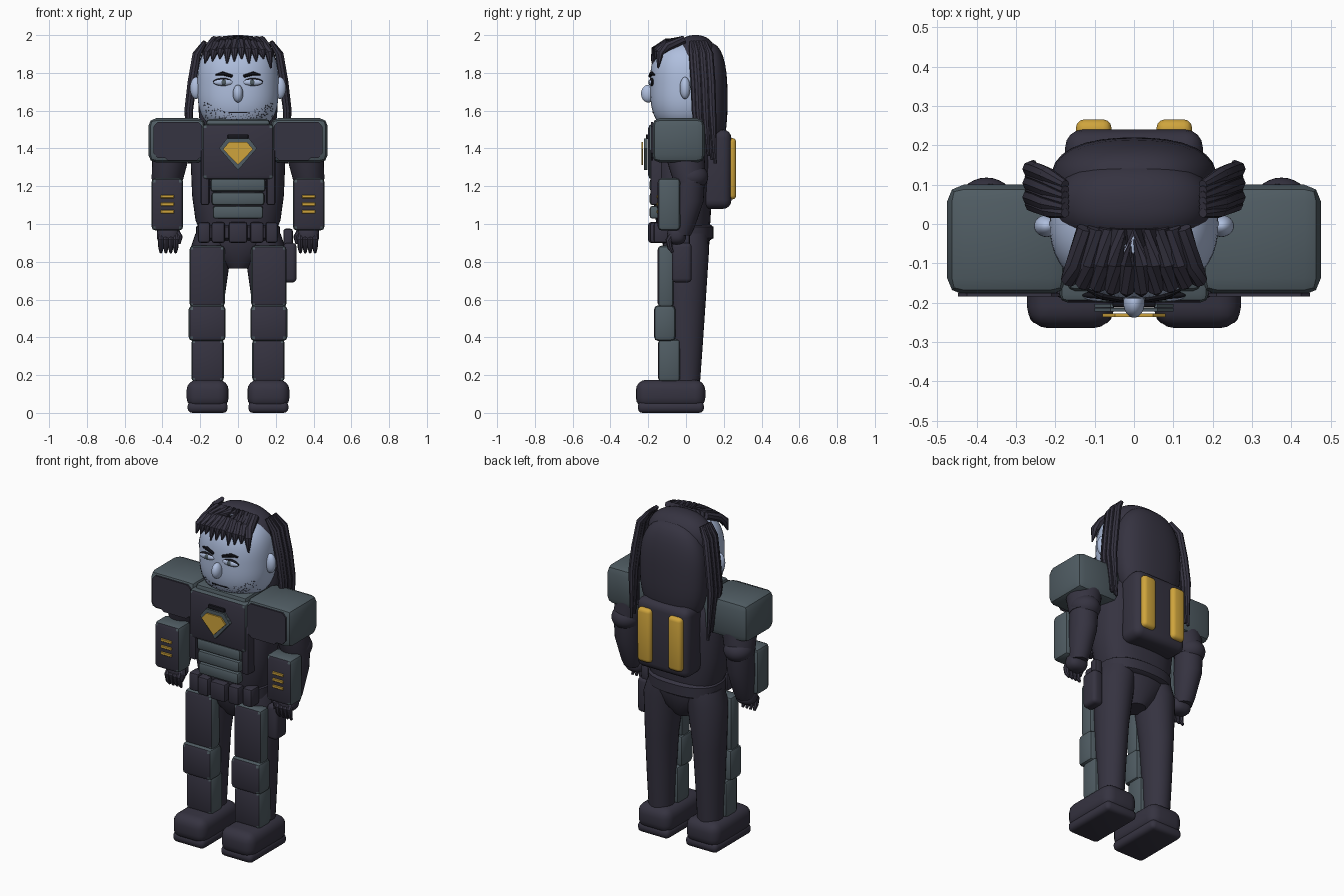
import bpy, bmesh, math, random
from mathutils import Vector

if "Cube" in bpy.data.objects:
    bpy.data.objects.remove(bpy.data.objects["Cube"])

random.seed(4)


def material(name, rgb):
    m = bpy.data.materials.new(name)
    m.diffuse_color = (*rgb, 1)
    m.use_nodes = True
    m.node_tree.nodes["Principled BSDF"].inputs["Base Color"].default_value = m.diffuse_color
    return m


DARK = material("dark navy", (0.036, 0.033, 0.052))
GREY = material("slate grey", (0.08, 0.108, 0.125))
GOLD = material("gold", (0.62, 0.37, 0.045))
SKIN = material("pale blue skin", (0.43, 0.52, 0.73))
BLACK = material("black", (0.008, 0.008, 0.012))


def finish(name, bm, mats, smooth=True):
    bmesh.ops.recalc_face_normals(bm, faces=bm.faces)
    me = bpy.data.meshes.new(name)
    bm.to_mesh(me)
    bm.free()
    for m in mats:
        me.materials.append(m)
    ob = bpy.data.objects.new(name, me)
    bpy.context.collection.objects.link(ob)
    if smooth:
        bpy.context.view_layer.objects.active = ob
        ob.select_set(True)
        bpy.ops.object.shade_smooth_by_angle(angle=math.radians(35))
        ob.select_set(False)
    return ob


def box(name, xs, ys, zs, mat, bevel=0.02, seg=2, front=None):
    """Bevelled box; `front` recolours the faces that look forward."""
    bm = bmesh.new()
    bmesh.ops.create_cube(bm, size=1)
    for v in bm.verts:
        for i, (a, b) in enumerate((xs, ys, zs)):
            v.co[i] = (a + b) / 2 + v.co[i] * abs(b - a)
    bmesh.ops.bevel(bm, geom=bm.edges[:], offset=bevel, segments=seg, profile=0.5, affect='EDGES')
    bm.normal_update()
    if front:
        for f in bm.faces:
            f.material_index = int(f.normal.y < -0.9)
    return finish(name, bm, [mat, front or mat])


def ball(name, c, r, mat, p=2, pz=2, u=32, v=20):
    """Superellipsoid."""
    bm = bmesh.new()
    bmesh.ops.create_uvsphere(bm, u_segments=u, v_segments=v, radius=1)
    for vt in bm.verts:
        x, y, z = (abs(k) for k in vt.co)
        n = ((x**p + y**p) ** (pz / p) + z**pz) ** (1 / pz)
        vt.co = Vector(c) + Vector([vt.co[i] / n * r[i] for i in range(3)])
    return finish(name, bm, [mat])


def loft(name, rings, mat, n=28, p=2.0):
    """Stack of superelliptic rings (z, cx, cy, rx, ry) with end caps."""
    bm = bmesh.new()
    loops = []
    for z, cx, cy, rx, ry in rings:
        row = []
        for i in range(n):
            a = 2 * math.pi * i / n
            c, s = math.cos(a), math.sin(a)
            k = (abs(c)**p + abs(s)**p) ** (-1 / p)
            row.append(bm.verts.new((cx + rx * c * k, cy + ry * s * k, z)))
        loops.append(row)
    for a, b in zip(loops, loops[1:]):
        for i in range(n):
            bm.faces.new((a[i], a[(i + 1) % n], b[(i + 1) % n], b[i]))
    bm.faces.new(loops[0])
    bm.faces.new(loops[-1])
    return finish(name, bm, [mat])


def strand(name, pts, radii, mat, flat=1.0):
    """Tapered round tube through a few points."""
    bm = bmesh.new()
    n, loops = 8, []
    pts = [Vector(q) for q in pts]
    for i, q in enumerate(pts):
        d = (pts[min(i + 1, len(pts) - 1)] - pts[max(i - 1, 0)]).normalized()
        side = d.cross(Vector((0, 1, 0.3))).normalized()
        up = side.cross(d)
        loops.append([bm.verts.new(q + radii[i] * (side * math.cos(t) + up * math.sin(t) * flat))
                      for t in (2 * math.pi * k / n for k in range(n))])
    for a, b in zip(loops, loops[1:]):
        for i in range(n):
            bm.faces.new((a[i], a[(i + 1) % n], b[(i + 1) % n], b[i]))
    bm.faces.new(loops[0])
    bm.faces.new(loops[-1])
    return finish(name, bm, [mat])


def plate(name, xz, y, mat, t=0.009):
    """Flat polygon facing forward, with thickness t."""
    bm = bmesh.new()
    f = bm.faces.new([bm.verts.new((x, y, z)) for x, z in xz])
    ex = bmesh.ops.extrude_face_region(bm, geom=[f])
    bmesh.ops.translate(bm, vec=(0, t, 0), verts=[v for v in ex['geom'] if isinstance(v, bmesh.types.BMVert)])
    return finish(name, bm, [mat], smooth=False)


# Head
HC, HR, HP, HZ = (0, 0, 1.73), (0.215, 0.19, 0.24), 2.2, 2.9
ball("head", HC, HR, SKIN, HP, HZ, 48, 32)


def face_y(x, z):
    r = (1 - abs((z - HC[2]) / HR[2])**HZ) ** (1 / HZ)
    return -HR[1] * max(r**HP - abs(x / HR[0])**HP, 0) ** (1 / HP)


ball("nose", (0, -0.2, 1.69), (0.027, 0.038, 0.047), SKIN)
plate("mouth", [(-0.05, 1.588), (0.05, 1.588), (0.05, 1.594), (-0.05, 1.594)], face_y(0.03, 1.59) - 0.004, BLACK)
for s in (-1, 1):
    y = face_y(0.075, 1.75)
    ball("eyelid", (s * 0.077, y, 1.752), (0.055, 0.012, 0.021), BLACK)
    ball("eye", (s * 0.077, y - 0.003, 1.75), (0.052, 0.013, 0.017), SKIN)
    ball("iris", (s * 0.075, y - 0.011, 1.75), (0.016, 0.007, 0.014), GREY)
    strand("eyebrow", [(s * x, face_y(x, z) - 0.004, z) for x, z in ((0.03, 1.782), (0.08, 1.797), (0.118, 1.79))],
           [0.008, 0.011, 0.004], BLACK)
    ball("ear", (s * 0.222, -0.005, 1.72), (0.032, 0.028, 0.058), SKIN)

# Stubble specks
bm = bmesh.new()
for _ in range(260):
    x = random.uniform(-0.185, 0.185)
    z = random.uniform(1.51, 1.57 + 0.08 * (abs(x) / 0.185))
    y = face_y(x, z)
    if y < -0.03:
        c, h = Vector((x, y - 0.002, z)), 0.0025
        bm.faces.new([bm.verts.new(c + Vector(o)) for o in ((-h, 0, 0), (0, 0, -h), (h, 0, 0), (0, 0, h))])
finish("stubble", bm, [BLACK], smooth=False)

# Hair
ball("hair_cap", (0, 0.05, 1.845), (0.2, 0.118, 0.155), DARK, 2.3, 2.4)
ball("hair_back", (0, 0.115, 1.66), (0.21, 0.105, 0.3), DARK, 2.4, 2.6)
for i in range(10):
    t = i / 9 * 2 - 1
    x = 0.165 * t
    tip = 1.85 + 0.012 * (i % 3) - (0.025 if i == 9 else 0)
    strand("fringe_strand", [(x * 0.75, -0.01, 1.975), (x * 0.9, -0.1, 1.96 - 0.02 * t * t),
                             (x, -0.165 + 0.025 * t * t, 1.92 - 0.015 * t * t), (x * 1.06, -0.183 + 0.035 * t * t, tip)],
           [0.022, 0.025, 0.022, 0.004], DARK)
for s in (-1, 1):
    for i in range(6):
        y, o = 0.035 + 0.018 * i, 0.006 * (i % 2)
        strand("side_lock", [(s * 0.175, y * 0.8, 1.965), (s * (0.215 + o), y, 1.9), (s * (0.24 + o), y + 0.01, 1.75),
                             (s * (0.258 + o), y + 0.015, 1.6), (s * (0.25 + o), y + 0.03, 1.42 - 0.02 * i)],
               [0.012, 0.02, 0.021, 0.02, 0.008], DARK)

# Torso
loft("torso", [(0.93, 0, -0.01, 0.19, 0.13), (1.02, 0, -0.015, 0.225, 0.145), (1.15, 0, -0.02, 0.243, 0.155),
               (1.32, 0, -0.015, 0.25, 0.16), (1.46, 0, -0.01, 0.23, 0.15), (1.53, 0, 0, 0.15, 0.11)], DARK, p=2.6)
box("chest_plate", (-0.19, 0.19), (-0.2, -0.08), (1.235, 1.53), GREY, 0.022, 2, DARK)
box("collar", (-0.17, 0.17), (-0.17, 0.08), (1.5, 1.555), GREY, 0.02)
for i in range(3):
    box("abdomen_plate", (-0.145 + 0.006 * i, 0.145 - 0.006 * i), (-0.192, -0.1),
        (1.172 - i * 0.072, 1.24 - i * 0.072), GREY, 0.014)
for s in (-1, 1):
    box("chest_strap", (s * 0.152, s * 0.198), (-0.188, -0.1), (1.1, 1.4), DARK, 0.012)
# Chest badge
kite = [(-0.1, 1.40), (-0.06, 1.452), (0.06, 1.452), (0.1, 1.40), (0, 1.285)]
plate("badge_frame", kite, -0.222, GREY)
plate("badge_back", kite, -0.212, GREY)
plate("badge_gem", [(x * 0.8, 1.385 + (z - 1.385) * 0.72) for x, z in kite], -0.236, GOLD)
box("badge_bar", (-0.055, 0.055), (-0.212, -0.18), (1.45, 1.475), BLACK, 0.006)

# Backpack
box("backpack", (-0.175, 0.175), (0.08, 0.24), (1.08, 1.5), DARK, 0.045, 4)
for s in (-1, 1):
    box("backpack_cell", (s * 0.057, s * 0.148), (0.2, 0.266), (1.13, 1.455), GOLD, 0.022, 3)

# Pelvis, belt, pouches and holster
loft("pelvis", [(0.765, 0, 0, 0.06, 0.07), (0.82, 0, 0, 0.13, 0.105), (0.9, 0, 0, 0.205, 0.125),
                (0.97, 0, 0, 0.2, 0.13)], DARK)
loft("belt", [(0.912, 0, -0.01, 0.2, 0.135), (0.925, 0, -0.01, 0.222, 0.155), (0.985, 0, -0.01, 0.222, 0.155),
              (1.0, 0, -0.01, 0.2, 0.135)], DARK, p=2.5)
for x, w in ((-0.18, 0.032), (-0.105, 0.036), (0, 0.05), (0.1, 0.036), (0.178, 0.032)):
    y = -0.2 + 0.9 * x * x
    box("belt_pouch", (x - w, x + w), (y, y + 0.08), (0.9, 1.01), DARK, 0.014)
box("holster", (0.24, 0.31), (-0.075, 0.03), (0.69, 0.9), DARK, 0.022, 3)
box("holster_grip", (0.24, 0.29), (-0.03, 0.02), (0.88, 0.975), DARK, 0.012)

for s in (-1, 1):
    # Arms
    box("shoulder_pad", (s * 0.17, s * 0.475), (-0.18, 0.1), (1.325, 1.56), GREY, 0.042, 2)
    a, b = 0.19, 0.448
    plate("shoulder_face", [(s * x, z) for x, z in ((a, 1.36), (0.22, 1.335), (0.37, 1.335), (0.385, 1.35), (0.425, 1.35),
                                                   (b, 1.375), (b, 1.515), (0.425, 1.54), (0.21, 1.54), (a, 1.52))],
          -0.184, DARK)
    loft("upper_arm", [(1.42, s * 0.34, -0.01, 0.09, 0.1), (1.33, s * 0.36, 0.0, 0.095, 0.1),
                       (1.22, s * 0.375, 0.02, 0.08, 0.085)], DARK)
    ball("elbow", (s * 0.375, 0.03, 1.25), (0.083, 0.088, 0.07), DARK)
    loft("forearm", [(1.25, s * 0.375, 0.02, 0.078, 0.08), (1.12, s * 0.375, 0.01, 0.075, 0.083),
                     (0.98, s * 0.375, -0.02, 0.058, 0.065), (0.94, s * 0.375, -0.03, 0.05, 0.055)], DARK)
    box("forearm_guard", (s * 0.29, s * 0.458), (-0.15, -0.03), (0.965, 1.243), GREY, 0.022, 2, DARK)
    for z in (1.145, 1.105, 1.065):
        box("guard_light", (s * 0.338, s * 0.41), (-0.156, -0.147), (z - 0.009, z + 0.009), GOLD, 0.003, 1)
    ball("palm", (s * 0.37, -0.05, 0.94), (0.06, 0.05, 0.05), DARK, 2.5, 2.5)
    for i in range(4):
        x = s * (0.33 + 0.026 * i)
        strand("finger", [(x, -0.07, 0.95), (x, -0.092, 0.915), (x, -0.085, 0.875), (x, -0.07, 0.848)],
               [0.015, 0.017, 0.014, 0.007], DARK)
    strand("thumb", [(s * 0.325, -0.06, 0.96), (s * 0.308, -0.085, 0.93), (s * 0.312, -0.09, 0.895)],
           [0.016, 0.016, 0.008], DARK)
    # Legs
    loft("leg", [(0.95, s * 0.125, 0, 0.1, 0.115), (0.86, s * 0.145, 0, 0.11, 0.122), (0.6, s * 0.16, 0, 0.088, 0.105),
                 (0.35, s * 0.163, 0, 0.078, 0.088), (0.13, s * 0.163, 0, 0.07, 0.072)], DARK)
    box("thigh_guard", (s * 0.07, s * 0.257), (-0.15, -0.065), (0.56, 0.885), GREY, 0.02, 2, DARK)
    box("knee_guard", (s * 0.065, s * 0.262), (-0.17, -0.055), (0.38, 0.57), GREY, 0.024, 2, DARK)
    box("shin_guard", (s * 0.075, s * 0.247), (-0.148, -0.03), (0.165, 0.39), GREY, 0.02, 2, DARK)
    # Boots
    box("boot", (s * 0.05, s * 0.272), (-0.265, 0.102), (0.025, 0.175), DARK, 0.055, 4)
    box("boot_sole", (s * 0.055, s * 0.267), (-0.255, 0.095), (0.0, 0.06), DARK, 0.025, 3)
